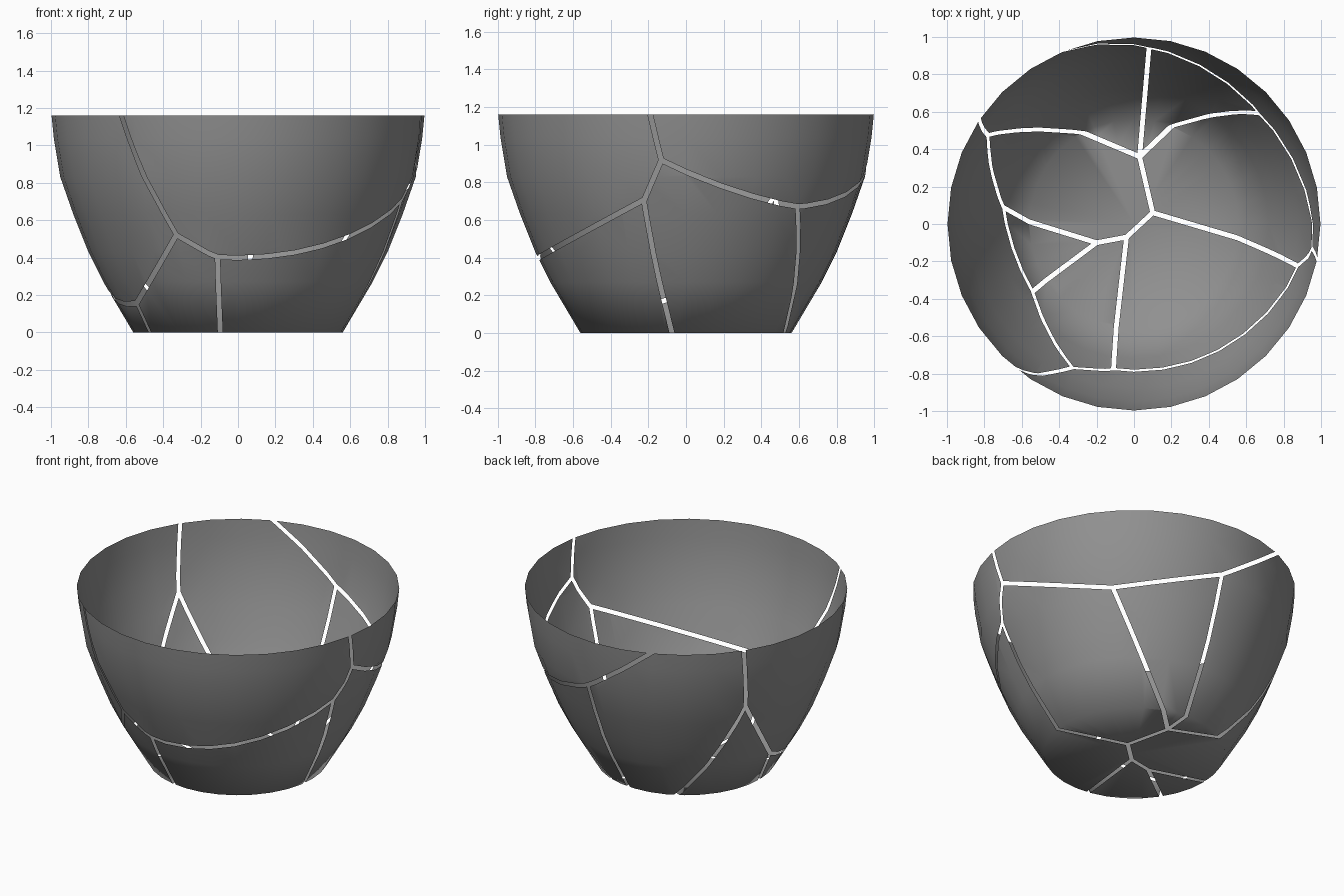
import bpy, bmesh, math
from mathutils import Vector

if "Cube" in bpy.data.objects:
    bpy.data.objects.remove(bpy.data.objects["Cube"])

GAP = 0.013          # half width of every crack
SIDES = 32
PROFILE = [(0, 0), (0.56, 0), (0.72, 0.27), (0.80, 0.43),
           (0.88, 0.63), (0.95, 0.83), (0.985, 1.04), (0.997, 1.16)]
CENTRE = (0, 0, 1.16)

# crack junctions: on the floor (A-D), on the wall (V) and on the rim (R)
P = dict(
    A=(0.03, 0.36, 0), B=(0.10, 0.06, 0), C=(-0.04, -0.07, 0), D=(-0.2, -0.10, 0),
    V1=(-0.33, -0.77, 0.52), V2=(-0.11, -0.78, 0.40), V3=(0.86, -0.22, 0.71),
    V4=(0.945, -0.13, 0.92), V5=(0.66, 0.58, 0.68), V6=(0.08, 0.94, 0.83),
    V7=(-0.54, -0.36, 0.16), V8=(-0.71, 0.09, 0.23), V9=(-0.79, 0.48, 0.73),
    R1=(0.98, -0.19, 1.16), R2=(-0.38, 0.925, 1.16),
    R3=(-0.83, 0.56, 1.16), R4=(-0.63, -0.78, 1.16))

# shards, each with a point inside it
SHARDS = dict(
    front_rim_shard=(0.3, -0.87, 0.8), back_rim_shard=(0.6, 0.75, 1.0),
    left_rim_shard=(-0.95, -0.1, 0.8), centre_floor_shard=(-0.3, 0.15, 0),
    back_left_shard=(-0.3, 0.75, 0.45), back_right_shard=(0.3, 0.75, 0.45),
    right_shard=(0.7, 0.2, 0.27), front_right_floor_shard=(0.3, -0.4, 0),
    front_left_floor_shard=(-0.2, -0.4, 0), left_floor_shard=(-0.5, -0.1, 0))
FR, BR, LR, CF, BL, BK, RS, FF, FL, LF = SHARDS

# cracks: the two shards, the two ends, and a third point of the cutting plane
CRACKS = [
    (FR, LR, "R4", "V1", CENTRE), (FR, FL, "V1", "V2", CENTRE),
    (FR, FF, "V2", "V3", (0.45, -0.68, 0.46)), (FR, RS, "V3", "V4", CENTRE),
    (FR, BR, "V4", "R1", CENTRE), (BR, RS, "V4", "V5", CENTRE),
    (BR, BK, "V5", "V6", CENTRE), (BR, BL, "V6", "R2", CENTRE),
    (LR, BL, "R3", "V9", CENTRE), (LR, CF, "V9", "V8", CENTRE),
    (LR, LF, "V8", "V7", CENTRE), (LR, FL, "V7", "V1", CENTRE),
    (FL, LF, "D", "V7", CENTRE), (CF, LF, "D", "V8", CENTRE),
    (CF, FL, "D", "C", CENTRE), (CF, FF, "C", "B", CENTRE),
    (CF, RS, "B", "A", CENTRE), (FF, FL, "C", "V2", CENTRE),
    (RS, FF, "B", "V3", CENTRE), (BK, RS, "A", "V5", (0.3, 0.55, 0.12)),
    (BL, BK, "A", "V6", CENTRE), (CF, BL, "A", "V9", (-0.3, 0.49, 0.03))]


def bowl():
    """Thin bowl surface turned from the profile."""
    bm = bmesh.new()
    vs = [bm.verts.new((r, 0, z)) for r, z in PROFILE]
    es = [bm.edges.new(pair) for pair in zip(vs, vs[1:])]
    bmesh.ops.spin(bm, geom=vs + es, cent=(0, 0, 0), axis=(0, 0, 1),
                   angle=math.tau, steps=SIDES, use_duplicate=False)
    bmesh.ops.remove_doubles(bm, verts=bm.verts[:], dist=1e-4)
    bm.normal_update()
    # outside of the bowl faces outwards
    wall = max(bm.faces, key=lambda f: f.calc_center_median().z)
    c = wall.calc_center_median()
    if wall.normal.x * c.x + wall.normal.y * c.y < 0:
        bmesh.ops.reverse_faces(bm, faces=bm.faces[:])
    return bm


def keep_island(bm, seed):
    """Remove everything not connected to the face nearest the seed."""
    start = min(bm.faces, key=lambda f: (f.calc_center_median() - seed).length)
    found, stack = {start}, [start]
    while stack:
        for e in stack.pop().edges:
            for f in e.link_faces:
                if f not in found:
                    found.add(f)
                    stack.append(f)
    rest = [f for f in bm.faces if f not in found]
    if rest:
        bmesh.ops.delete(bm, geom=rest, context='FACES')


# dark grey glaze
glaze = bpy.data.materials.new("dark_grey")
glaze.diffuse_color = (0.28, 0.28, 0.28, 1)
glaze.use_nodes = True
glaze.node_tree.nodes["Principled BSDF"].inputs["Base Color"].default_value = glaze.diffuse_color

# cut one copy of the bowl down to each shard
for name, seed in SHARDS.items():
    seed = Vector(seed)
    bm = bowl()
    for a, b, p, q, third in CRACKS:
        if name not in (a, b):
            continue
        co, q, third = Vector(P[p]), Vector(P[q]), Vector(third)
        no = (q - co).cross(third - co).normalized()
        if no.dot(seed - co) > 0:
            no.negate()
        bmesh.ops.bisect_plane(bm, geom=bm.verts[:] + bm.edges[:] + bm.faces[:],
                               dist=1e-5, plane_co=co - no * GAP, plane_no=no,
                               clear_outer=True)
    keep_island(bm, seed)
    for f in bm.faces:
        f.smooth = True
    me = bpy.data.meshes.new(name)
    bm.to_mesh(me)
    bm.free()
    me.materials.append(glaze)
    bpy.context.collection.objects.link(bpy.data.objects.new(name, me))
